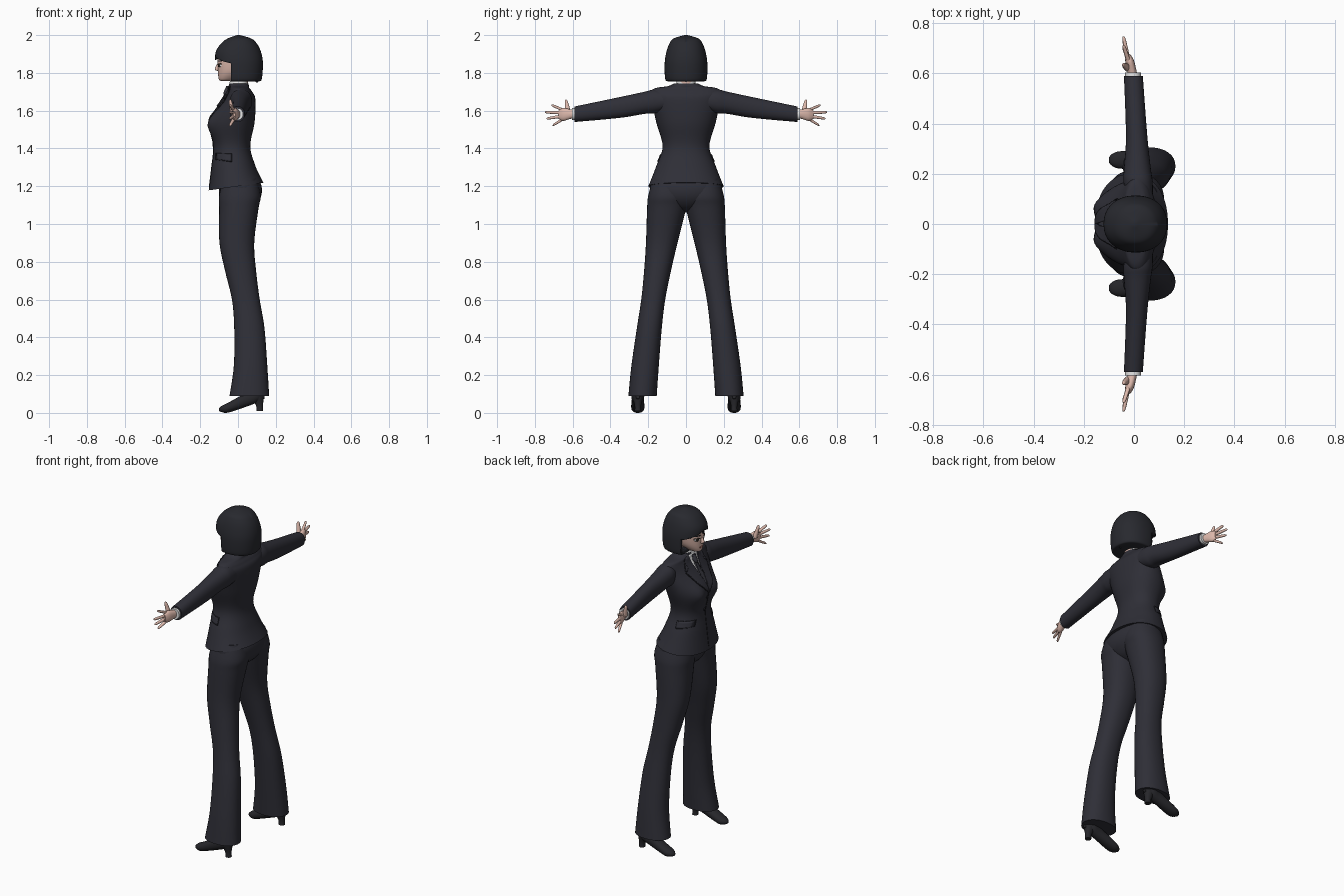
import bpy, bmesh, math
from mathutils import Vector
from mathutils.bvhtree import BVHTree

cube = bpy.data.objects.get("Cube")
if cube:
    bpy.data.objects.remove(cube)


def material(name, *rgb):
    mat = bpy.data.materials.new(name)
    mat.use_nodes = True
    mat.diffuse_color = (*rgb, 1)
    shader = mat.node_tree.nodes["Principled BSDF"]
    shader.inputs["Base Color"].default_value = (*rgb, 1)
    return mat


SUIT = material("charcoal suit", .028, .028, .038)
SEAM = material("dark seam", .012, .012, .016)
HAIR = material("black hair", .021, .022, .028)
SKIN = material("skin", .72, .48, .41)
WHITE = material("white shirt", .8, .8, .8)
TIE = material("tie grey", .035, .035, .045)
SHOE = material("black leather", .02, .02, .024)
EYE = material("dark brown eye", .03, .02, .015)
LIP = material("lip", .5, .2, .18)


def finish(bm, name, mat, thickness=0):
    mesh = bpy.data.meshes.new(name)
    bm.to_mesh(mesh)
    bm.free()
    mesh.materials.append(mat)
    obj = bpy.data.objects.new(name, mesh)
    bpy.context.collection.objects.link(obj)
    bpy.ops.object.select_all(action="DESELECT")
    obj.select_set(True)
    bpy.context.view_layer.objects.active = obj
    bpy.ops.object.shade_smooth_by_angle(angle=math.radians(50))
    if thickness:
        solid = obj.modifiers.new("thickness", "SOLIDIFY")
        solid.thickness, solid.offset = thickness, -1


def spline(rows, steps):
    """Pass a smooth curve through rows of numbers."""
    ends = [rows[0], *rows, rows[-1]]
    smooth = []
    for before, start, end, after in zip(ends, ends[1:], ends[2:], ends[3:]):
        for k in range(steps):
            t = k / steps
            row = []
            for p, q, r, s in zip(before, start, end, after):
                cubic = s - p + 3 * (q - r)
                square = 2 * p - 5 * q + 4 * r - s
                row.append(q + t * (r - p + t * (square + t * cubic)) / 2)
            smooth.append(row)
    return smooth + [rows[-1]]


def loft_mesh(axis, rows, sides=32, power=2.2, side=1, warp=None):
    """Skin oval rings along an axis. A row is the position, then the low and
    high extents across; a short row is symmetric in its last number."""
    rows = [row if len(row) > 4 else (*row[:3], -row[3], row[3]) for row in rows]
    along = "xyz".index(axis)
    across, up = [i for i in range(3) if i != along]
    bm = bmesh.new()
    rings = []
    for position, low, high, bottom, top in spline(rows, 6):
        ring = []
        for i in range(sides):
            angle = math.tau * i / sides
            c, s = [math.copysign(abs(w) ** (2 / power), w) for w in (math.cos(angle), math.sin(angle))]
            point = Vector()
            point[along] = position
            point[across] = (low + high + c * (high - low)) / 2
            point[up] = (bottom + top + s * (top - bottom)) / 2
            if warp:
                warp(point)
            point.y *= side
            ring.append(bm.verts.new(point))
        rings.append(ring)
    for lower, upper in zip(rings, rings[1:]):
        for i in range(sides):
            bm.faces.new((lower[i - 1], lower[i], upper[i], upper[i - 1]))
    bm.faces.new(rings[0])
    bm.faces.new(rings[-1])
    bmesh.ops.recalc_face_normals(bm, faces=bm.faces)
    return bm


def loft(name, axis, rows, mat, **options):
    bm = loft_mesh(axis, rows, **options)
    tree = BVHTree.FromBMesh(bm)
    finish(bm, name, mat)
    return tree


def slice_mesh(bm, point, normal):
    bmesh.ops.bisect_plane(bm, geom=bm.verts[:] + bm.edges[:] + bm.faces[:],
                           plane_co=point, plane_no=Vector(normal).normalized())


def panel(name, outline, surface, mat, lift, axis="x", side=1):
    """Lay a thin plate with the given outline on a surface."""
    bm = bmesh.new()
    bm.faces.new([bm.verts.new((u, 0, z)) for u, z in outline])
    bmesh.ops.triangulate(bm, faces=bm.faces[:])
    for values, normal in zip(zip(*outline), (Vector((1, 0, 0)), Vector((0, 0, 1)))):
        low, high = min(values), max(values)
        count = max(2, int((high - low) / .008))
        for i in range(1, count):
            slice_mesh(bm, normal * (low + (high - low) * i / count), normal)
    inward = Vector((1, 0, 0)) if axis == "x" else Vector((0, -side, 0))
    for vert in bm.verts:
        u, z = vert.co.x, vert.co.z
        start = (Vector((0, u * side, z)) if axis == "x" else Vector((u, 0, z))) - inward
        hit = surface.ray_cast(start, inward)[0] or surface.find_nearest(start)[0]
        vert.co = hit - inward * lift
    bmesh.ops.recalc_face_normals(bm, faces=bm.faces)
    if sum(face.normal.dot(inward) for face in bm.faces) > 0:
        bmesh.ops.reverse_faces(bm, faces=bm.faces)
    finish(bm, name, mat, .006)


def oval(u, z, width, height):
    angles = [math.tau * i / 14 for i in range(14)]
    return [(u + width * math.cos(a), z + height * math.sin(a)) for a in angles]


def mirrored(half):
    """Close a half outline across the centre line."""
    return half + [(-u, z) for u, z in reversed(half) if u]


def tailor(point):
    """Shape the bust and tilt the hem."""
    if point.x < 0:
        across = (abs(point.y) - .075) / .045
        height = (point.z - 1.53) / .06
        point.x -= .022 * math.exp(-across ** 2 - height ** 2)
    point.z += max(0, 1.3 - point.z) * point.x * 1.4


# Jacket body with flared hem, waist and square shoulders
jacket = loft("jacket", "z", [
    (1.2, -.155, .135, .2), (1.3, -.14, .095, .16), (1.41, -.13, .065, .124),
    (1.54, -.147, .088, .158), (1.66, -.075, .092, .182), (1.7, -.052, .075, .186),
    (1.72, -.046, .06, .16), (1.73, -.046, .058, .095), (1.745, -.045, .055, .062)],
    SUIT, sides=64, warp=tailor)

# Shirt, tie, closure and buttons
panel("shirt_front", mirrored([(0, 1.56), (.05, 1.735)]), jacket, WHITE, .003)
panel("tie", mirrored([(0, 1.565), (.017, 1.62), (.008, 1.7), (.012, 1.73)]), jacket, TIE, .007)
panel("front_closure", mirrored([(.002, 1.2), (.002, 1.56)]), jacket, SEAM, .002)
for z in (1.5, 1.42):
    panel("button", oval(.012, z, .009, .009), jacket, SEAM, .004)

# Trouser seat
loft("trouser_seat", "z", [(1.06, -.03, .03, .03), (1.09, -.075, .085, .1), (1.14, -.1, .12, .17),
                           (1.2, -.1, .125, .19), (1.26, -.1, .1, .165)], SUIT)

# Neck, shirt collar and tie knot
loft("neck", "z", [(1.68, -.035, .05, .045), (1.82, -.04, .055, .047)], SKIN)
loft("shirt_collar", "z", [(1.7, -.056, .055, .06), (1.758, -.042, .051, .049)], WHITE)
loft("tie_knot", "z", [(1.685, -.078, -.05, .009), (1.7, -.075, -.045, .015),
                       (1.73, -.062, -.035, .012)], TIE, sides=12)

# Head, nose and mouth
head = loft("head", "z", [
    (1.757, -.09, -.05, .016), (1.768, -.102, 0, .036), (1.81, -.106, .07, .064),
    (1.88, -.107, .1, .077), (1.93, -.09, .09, .07), (1.965, -.04, .04, .03)], SKIN, sides=40)
loft("nose", "z", [(1.81, -.108, -.09, .007), (1.82, -.123, -.09, .01), (1.855, -.106, -.09, .005)],
     SKIN, sides=14)
panel("mouth", oval(0, 1.789, .018, .0045), head, LIP, .002)

# Paired parts
for side, label in ((1, "left_"), (-1, "right_")):
    # Lapels and pocket flaps, each over a dark edge
    lapel = [(.042, 1.738), (.075, 1.725), (.09, 1.685), (.075, 1.68), (.098, 1.66),
             (.06, 1.59), (0, 1.525), (0, 1.555)]
    panel(label + "lapel", lapel, jacket, SUIT, .008, side=side)
    edge = [(u * 1.03, z - .004) for u, z in lapel]
    panel(label + "lapel_edge", edge, jacket, SEAM, .005, side=side)
    for name, mat, grow, lift in (("pocket_rim", SEAM, .004, .003), ("pocket_flap", SUIT, 0, .006)):
        back, front = -.037 + grow, -.115 - grow
        flap = [(front, 1.344 - grow), (back, 1.333 - grow), (back, 1.368 + grow), (front, 1.372 + grow)]
        panel(label + name, flap, jacket, mat, lift, axis="y", side=side)

    # Eyes and brows
    for name, mat, z, width, height, lift in (
            ("eye_white", WHITE, 1.839, .015, .008, .002), ("iris", EYE, 1.839, .007, .008, .003),
            ("lash", EYE, 1.847, .018, .003, .004), ("brow", HAIR, 1.863, .02, .003, .002)):
        panel(label + name, oval(.033, z, width, height), head, mat, lift, side=side)

    # Trouser leg, shoe and heel
    loft(label + "trouser_leg", "z", [
        (.09, -.045, .165, .155, .305), (.25, -.022, .155, .144, .289), (.45, -.02, .14, .128, .26),
        (.6, -.032, .115, .11, .237), (.75, -.068, .096, .08, .222), (.9, -.098, .086, .045, .212),
        (1.08, -.1, .108, 0, .206), (1.15, -.1, .12, -.01, .2), (1.24, -.08, .1, 0, .175)],
        SUIT, side=side)
    loft(label + "shoe", "x", [
        (-.1, .245, .265, .01, .025), (-.085, .23, .28, .004, .038), (-.05, .22, .29, .002, .055),
        (.05, .223, .287, .035, .11), (.1, .222, .288, .055, .13), (.14, .245, .265, .075, .105)],
        SHOE, sides=20, side=side)
    loft(label + "shoe_heel", "z", [(.01, .098, .133, .238, .272), (.04, .095, .132, .238, .272),
                                    (.085, .07, .138, .226, .284)], SHOE, sides=16, side=side)

    # Sleeve, cuff and palm
    loft(label + "sleeve", "y", [
        (.11, -.03, .075, 1.6, 1.705), (.17, -.042, .074, 1.585, 1.712), (.22, -.04, .067, 1.583, 1.7),
        (.35, -.032, .053, 1.562, 1.672), (.59, -.04, .035, 1.54, 1.622)], SUIT, side=side)
    loft(label + "shirt_cuff", "y", [(.58, -.035, .027, 1.55, 1.613), (.604, -.035, .027, 1.55, 1.613)],
         WHITE, sides=24, side=side)
    loft(label + "palm", "y", [
        (.585, -.025, .015, 1.56, 1.6), (.61, -.026, .01, 1.557, 1.606), (.65, -.035, 0, 1.546, 1.614),
        (.675, -.032, -.014, 1.557, 1.6)], SKIN, sides=20, side=side)

    # Fingers fan out from the palm and taper to the tips
    for name, root, tip, reach in (("index", 1.603, 1.63, .712), ("middle", 1.588, 1.592, .747),
                                   ("ring", 1.572, 1.558, .738), ("little", 1.556, 1.522, .706)):
        rows = []
        for part, radius in ((0, .009), (.85, .007), (1, .002)):
            x, z = -.022 - .02 * part, root + part * (tip - root)
            rows.append((.65 + part * (reach - .65), x - radius, x + radius, z - radius, z + radius))
        loft(label + name + "_finger", "y", rows, SKIN, sides=10, side=side)
    loft(label + "thumb", "z", [(1.585, -.04, -.012, .607, .64), (1.645, -.048, -.031, .624, .642),
                                (1.658, -.043, -.037, .633, .638)], SKIN, sides=10, side=side)

# Bobbed hair shell, with the face opening cut under a parted fringe
hair = loft_mesh("z", [
    (1.755, -.1, .112, .093), (1.768, -.112, .126, .11), (1.85, -.12, .132, .113),
    (1.91, -.118, .122, .104), (1.955, -.09, .1, .088), (1.982, -.055, .07, .066),
    (2, -.005, .01, .008)], sides=56)
parting = Vector((-.12, 0, 1.893))
temple = Vector((-.038, 0, 0))
slice_mesh(hair, parting, (0, 1, 0))
slice_mesh(hair, temple, (1, 0, 0))
for slope in (.3, -.3):
    slice_mesh(hair, parting, (.12, slope, 1))
opening = []
for face in hair.faces:
    centre = face.calc_center_median()
    offset = centre - parting
    if centre.x < temple.x and offset.z < -.12 * offset.x - .3 * abs(offset.y):
        opening.append(face)
bmesh.ops.delete(hair, geom=opening, context="FACES")
finish(hair, "bobbed_hair", HAIR, .025)
